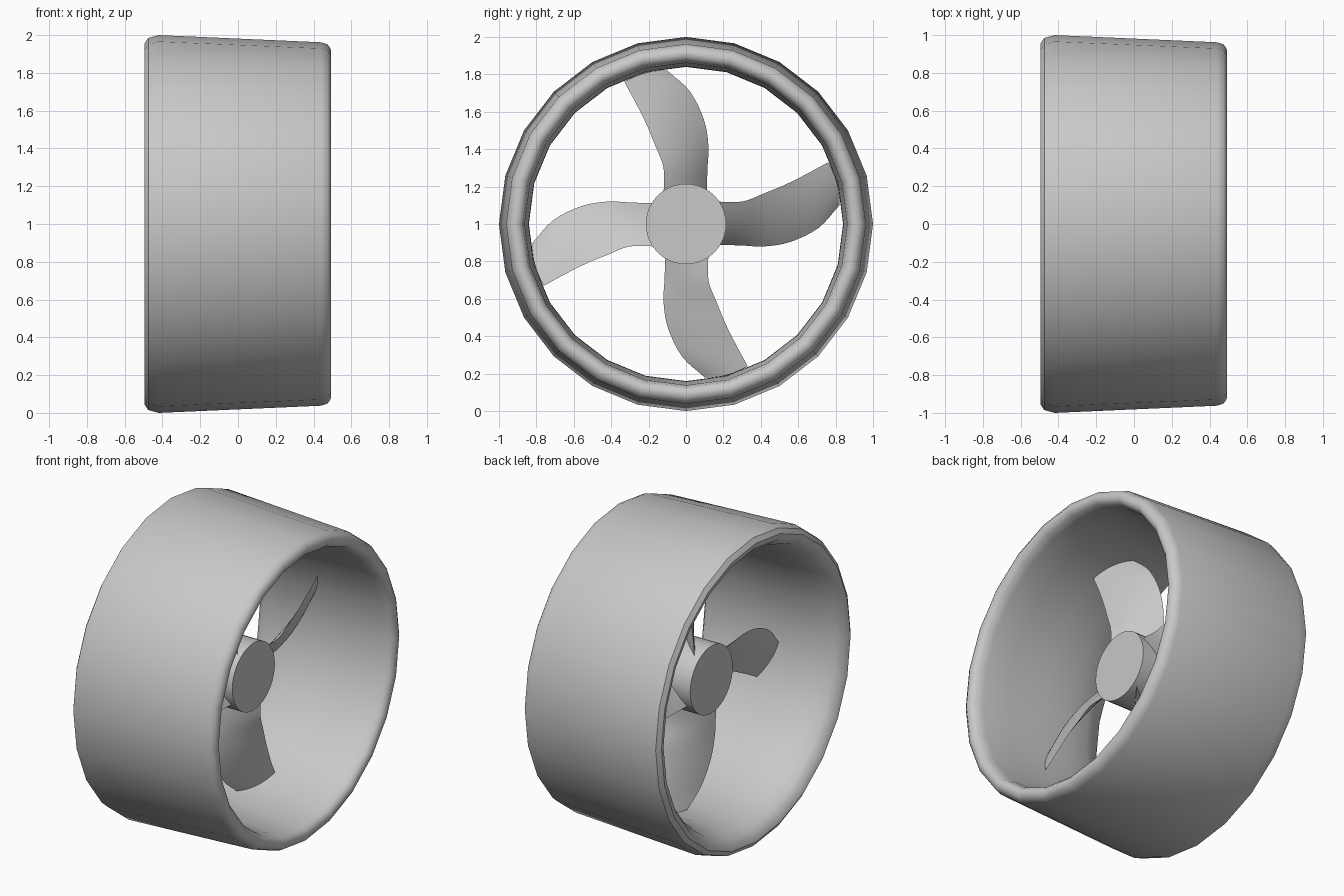
import bpy, bmesh, math
from mathutils import Vector, Matrix

old = bpy.data.objects.get("Cube")
if old:
    bpy.data.objects.remove(old)

grey = bpy.data.materials.new("light_grey")
grey.use_nodes = True
grey.diffuse_color = (0.58, 0.58, 0.58, 1)
grey.node_tree.nodes["Principled BSDF"].inputs["Base Color"].default_value = grey.diffuse_color

CENTRE = Vector((0, 0, 1))


def finish(bm, name, angle=40):
    bmesh.ops.recalc_face_normals(bm, faces=bm.faces)
    mesh = bpy.data.meshes.new(name)
    bm.to_mesh(mesh)
    bm.free()
    mesh.materials.append(grey)
    obj = bpy.data.objects.new(name, mesh)
    obj.location = CENTRE
    bpy.context.collection.objects.link(obj)
    bpy.ops.object.select_all(action='DESELECT')
    obj.select_set(True)
    bpy.context.view_layer.objects.active = obj
    bpy.ops.object.shade_smooth_by_angle(angle=math.radians(angle))
    return obj


def lathe(name, profile, sides, closed):
    """Turn an (x, radius) profile around the x axis."""
    bm = bmesh.new()
    rings = []
    for i in range(sides):
        a = 2 * math.pi * i / sides
        rings.append([bm.verts.new((x, r * math.cos(a), r * math.sin(a))) for x, r in profile])
    n = len(profile)
    for i in range(sides):
        p, q = rings[i], rings[(i + 1) % sides]
        for j in range(n if closed else n - 1):
            k = (j + 1) % n
            bm.faces.new((p[j], p[k], q[k], q[j]))
    if not closed:
        bm.faces.new([r[0] for r in rings])
        bm.faces.new([r[-1] for r in rings])
    return finish(bm, name)


def smooth_path(points, steps):
    """Sample a Catmull-Rom curve through the points."""
    pts = [Vector(p) for p in points]
    pts = [2 * pts[0] - pts[1]] + pts + [2 * pts[-1] - pts[-2]]
    out = []
    for a, b, c, d in zip(pts, pts[1:], pts[2:], pts[3:]):
        for s in range(steps):
            t = s / steps
            out.append(0.5 * (2 * b + (c - a) * t + (2 * a - 5 * b + 4 * c - d) * t * t
                              + (3 * b - a - 3 * c + d) * t ** 3))
    return out + [pts[-2]]


# Duct ring: thick rounded lips, tapering outside, narrow throat
lathe("duct_ring", [
    (-0.42, 1.0), (0.44, 0.962), (0.475, 0.95), (0.493, 0.922), (0.49, 0.895),
    (0.47, 0.873), (0.42, 0.862), (0.25, 0.855), (0.0, 0.842), (-0.2, 0.84),
    (-0.35, 0.855), (-0.44, 0.885), (-0.485, 0.92), (-0.495, 0.955), (-0.475, 0.985),
], 24, True)

# Hub
lathe("hub", [(-0.18, 0.215), (0.11, 0.215)], 40, False)

# Blades: lens section lofted between two swept edges
edge_a = smooth_path([(0.08, -0.12, 0.15), (0.075, -0.12, 0.3), (0.065, -0.165, 0.42),
                      (0.055, -0.21, 0.53), (0.04, -0.27, 0.65), (0.03, -0.33, 0.76)], 4)
edge_b = smooth_path([(-0.14, 0.11, 0.15), (-0.13, 0.115, 0.3), (-0.12, 0.12, 0.42),
                      (-0.11, 0.095, 0.56), (-0.095, 0.02, 0.71), (-0.08, -0.1, 0.82)], 4)
CHORD = 8
for b in range(4):
    bm = bmesh.new()
    loops = []
    for i, (p, q) in enumerate(zip(edge_a, edge_b)):
        half = 0.02 - 0.01 * i / (len(edge_a) - 1)
        normal = (q - p).cross(Vector((0, 0, 1))).normalized()
        upper, lower = [], []
        for k in range(CHORD + 1):
            t = k / CHORD
            mid = p.lerp(q, t)
            bulge = normal * half * 4 * t * (1 - t)
            # tip follows the circle of the duct
            mid.z += 0.02 * 4 * t * (1 - t) * i / (len(edge_a) - 1)
            upper.append(bm.verts.new(mid + bulge))
            if 0 < k < CHORD:
                lower.append(bm.verts.new(mid - bulge))
        loops.append(upper + lower[::-1])
    n = len(loops[0])
    for p, q in zip(loops, loops[1:]):
        for j in range(n):
            k = (j + 1) % n
            bm.faces.new((p[j], p[k], q[k], q[j]))
    bm.faces.new(loops[0])
    bm.faces.new(loops[-1])
    bmesh.ops.rotate(bm, verts=bm.verts, cent=(0, 0, 0),
                     matrix=Matrix.Rotation(b * math.pi / 2, 3, 'X'))
    finish(bm, "blade_%d" % (b + 1))
